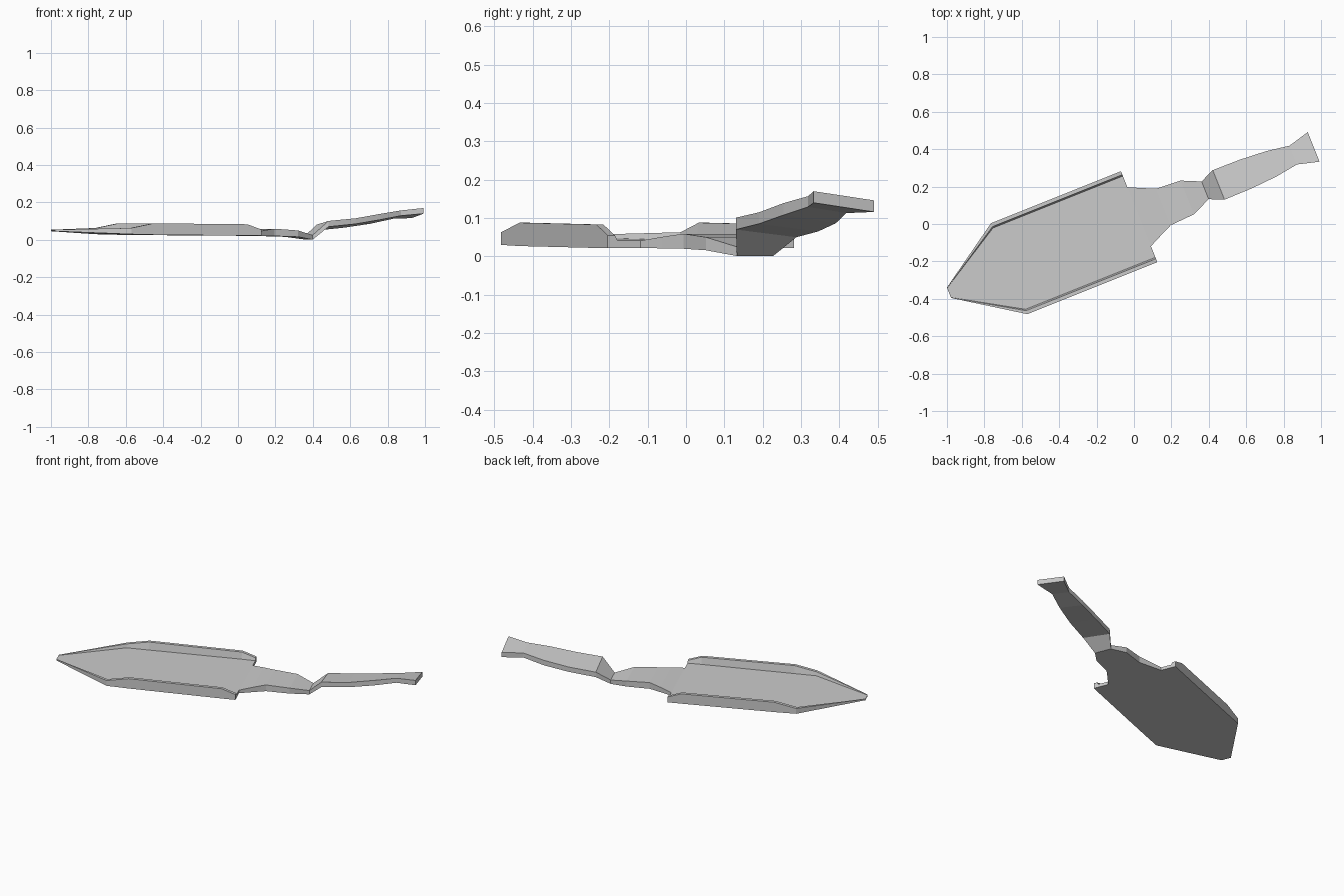
import bpy, bmesh, math
from mathutils import Matrix

cube = bpy.data.objects.get("Cube")
if cube:
    bpy.data.objects.remove(cube, do_unlink=True)

metal = bpy.data.materials.new("plain_grey")
metal.use_nodes = True
grey = (0.6, 0.6, 0.6, 1)
metal.diffuse_color = grey
metal.node_tree.nodes["Principled BSDF"].inputs["Base Color"].default_value = grey

# The tool lies diagonally on the ground
PLACE = Matrix.Rotation(math.radians(21.8), 4, "Z") @ Matrix.Translation((0, 0.026, 0))


def loft(name, sections):
    """Skin a row of closed cross-sections and cap both ends."""
    bm = bmesh.new()
    rings = [[bm.verts.new(p) for p in sec] for sec in sections]
    for a, b in zip(rings, rings[1:]):
        n = len(a)
        for i in range(n):
            j = (i + 1) % n
            bm.faces.new((a[i], a[j], b[j], b[i]))
    bm.faces.new(rings[0])
    bm.faces.new(rings[-1])
    bm.transform(PLACE)
    bmesh.ops.recalc_face_normals(bm, faces=bm.faces)
    mesh = bpy.data.meshes.new(name)
    bm.to_mesh(mesh)
    bm.free()
    mesh.materials.append(metal)
    obj = bpy.data.objects.new(name, mesh)
    bpy.context.collection.objects.link(obj)
    return obj


def tray_section(u, w, bottom, floor, rim):
    """Shallow channel with a raised rim along each side."""
    k = w / 0.262
    half = [(w, bottom), (w, rim), (w - 0.02 * k, rim), (w - 0.028 * k, floor)]
    other = [(-v, z) for v, z in reversed(half)]
    return [(u, v, z) for v, z in half + other]


def bar_section(u, w, bottom, top, roll):
    """Flat bar, with its left edge lower by the roll."""
    return [(u, w, bottom - roll), (u, w, top - roll),
            (u, -w, top + roll), (u, -w, bottom + roll)]


# Blade: along, half width, bottom, floor, rim
blade = [(-1.055, 0.03, 0.046, 0.052, 0.054),
         (-0.708, 0.262, 0.03, 0.042, 0.063),
         (-0.58, 0.262, 0.027, 0.042, 0.088),
         (-0.04, 0.262, 0.022, 0.042, 0.083),
         (0.04, 0.262, 0.022, 0.041, 0.055)]
loft("blade", [tray_section(*s) for s in blade])

# Neck and grip: along, half width, bottom, top, roll
neck = [(0.04, 0.17, 0.022, 0.041, 0),
        (0.11, 0.137, 0.021, 0.051, 0),
        (0.18, 0.105, 0.02, 0.059, 0),
        (0.317, 0.097, 0.016, 0.05, 0),
        (0.42, 0.051, 0.001, 0.025, 0)]
grip = [(0.498, 0.085, 0.06, 0.091, 0.01),
        (0.655, 0.083, 0.075, 0.105, 0.01),
        (0.803, 0.073, 0.097, 0.128, 0.011),
        (0.927, 0.054, 0.121, 0.149, 0.008),
        (1.045, 0.085, 0.128, 0.158, 0.012)]
loft("neck", [bar_section(*s) for s in neck])
loft("grip", [bar_section(*s) for s in neck[-1:] + grip])
